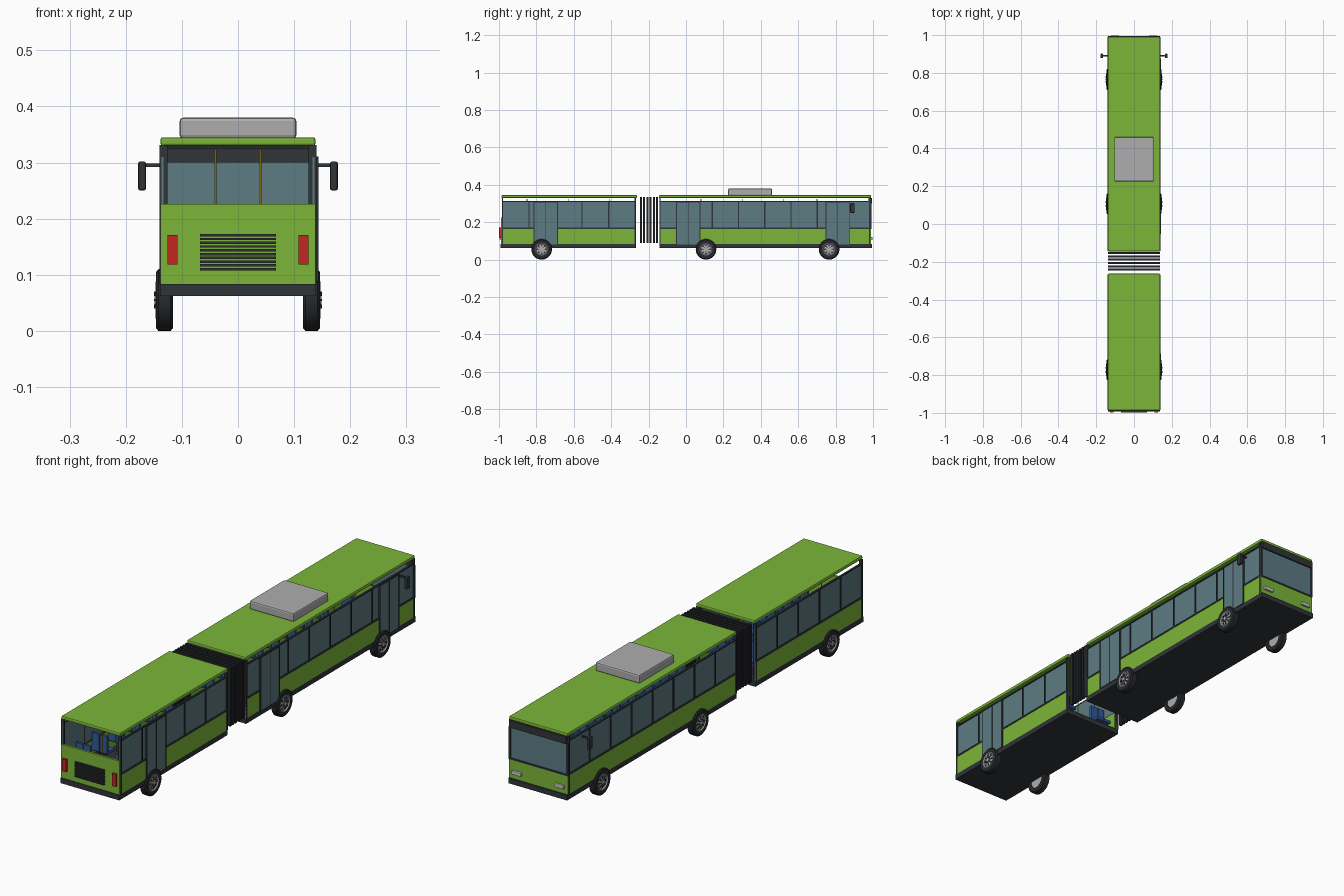
import bpy, bmesh
from math import pi, sin, cos
from mathutils import Matrix, Vector

if "Cube" in bpy.data.objects:
    bpy.data.objects.remove(bpy.data.objects["Cube"])


def material(name, r, g, b):
    m = bpy.data.materials.new(name)
    m.diffuse_color = (r, g, b, 1)
    m.use_nodes = True
    m.node_tree.nodes["Principled BSDF"].inputs["Base Color"].default_value = m.diffuse_color
    return m


GREEN = material("green_paint", 0.2, 0.47, 0.04)
DARK = material("dark_trim", 0.03, 0.035, 0.04)
GLASS = material("glass", 0.11, 0.2, 0.23)
RUBBER = material("rubber", 0.02, 0.022, 0.025)
METAL = material("metal", 0.42, 0.42, 0.43)
RED = material("red_lamp", 0.55, 0.02, 0.015)
YELLOW = material("yellow_rail", 0.75, 0.5, 0.03)
BLUE = material("blue_fabric", 0.03, 0.1, 0.3)
LAMP = material("clear_lamp", 0.7, 0.7, 0.68)


def finish(name, bm, mat, bevel=0.0, smooth=False):
    me = bpy.data.meshes.new(name)
    bm.to_mesh(me)
    bm.free()
    ob = bpy.data.objects.new(name, me)
    bpy.context.collection.objects.link(ob)
    me.materials.append(mat)
    if bevel:
        b = ob.modifiers.new("bevel", 'BEVEL')
        b.width, b.segments = bevel, 2
    if smooth:
        bpy.context.view_layer.objects.active = ob
        ob.select_set(True)
        bpy.ops.object.shade_smooth_by_angle()
        ob.select_set(False)
    return ob


def boxes(name, items, mat, bevel=0.0):
    """items: (x0, x1, y0, y1, z0, z1) extents, all in one object"""
    bm = bmesh.new()
    for x0, x1, y0, y1, z0, z1 in items:
        m = Matrix.Translation(((x0 + x1) / 2, (y0 + y1) / 2, (z0 + z1) / 2))
        bmesh.ops.create_cube(bm, size=1, matrix=m @ Matrix.Diagonal((x1 - x0, y1 - y0, z1 - z0, 1)))
    return finish(name, bm, mat, bevel)


def both(*items):
    """the same boxes on both sides of the bus"""
    return list(items) + [(-x1, -x0, *r) for x0, x1, *r in items]


def cylinders(name, items, mat, axis='X', seg=32):
    """items: (centre, radius, length)"""
    bm = bmesh.new()
    rot = Matrix.Rotation(pi / 2, 4, 'Y') if axis == 'X' else Matrix()
    for c, r, l in items:
        bmesh.ops.create_cone(bm, cap_ends=True, segments=seg, radius1=r, radius2=r, depth=l,
                              matrix=Matrix.Translation(c) @ rot)
    return finish(name, bm, mat, smooth=True)


def lathe_x(name, profile, centre, side, mat, seg=40):
    """spin (x, radius) points about the x axis"""
    bm = bmesh.new()
    vs = [bm.verts.new((side * x, 0, r)) for x, r in profile]
    es = [bm.edges.new((vs[i], vs[(i + 1) % len(vs)])) for i in range(len(vs))]
    bmesh.ops.spin(bm, geom=vs + es, cent=(0, 0, 0), axis=(1, 0, 0), angle=2 * pi, steps=seg)
    bmesh.ops.remove_doubles(bm, verts=bm.verts, dist=1e-5)
    bmesh.ops.recalc_face_normals(bm, faces=bm.faces)
    bmesh.ops.translate(bm, verts=bm.verts, vec=centre)
    return finish(name, bm, mat, smooth=True)


# Two body sections: floor, lower walls, glazing, pillars and roof
for part, y0, y1, panes in (("rear", -0.985, -0.268, 5), ("front", -0.143, 0.985, 8)):
    boxes(part + "_floor_skirt", [(-0.138, 0.138, y0, y1, 0.062, 0.084)], DARK)
    boxes(part + "_lower_panels", both((0.131, 0.138, y0, y1, 0.084, 0.167)), GREEN)
    boxes(part + "_side_glass", both((0.133, 0.1365, y0, y1, 0.167, 0.31)), GLASS)
    step = (y1 - y0 - 0.006) / panes
    pillars = [(0.1325, 0.14, y0 + i * step, y0 + i * step + 0.006, 0.167, 0.312) for i in range(panes + 1)]
    boxes(part + "_window_pillars", both(*pillars), DARK)
    boxes(part + "_window_rails", both((0.132, 0.14, y0, y1, 0.165, 0.172),
                                       (0.132, 0.14, y0, y1, 0.309, 0.314)), DARK)
    boxes(part + "_corner_posts", both((0.126, 0.14, y0, y0 + 0.007, 0.084, 0.331),
                                       (0.126, 0.14, y1 - 0.007, y1, 0.084, 0.331)), DARK)
    boxes(part + "_roof", [(-0.138, 0.138, y0 - 0.002, y1 + 0.005, 0.33, 0.345)], GREEN, 0.004)

# Folding joint: separate hoops open at the bottom
ribs = []
for i in range(6):
    y = -0.247 + i * 0.0175
    ribs += both((0.127, 0.137, y, y + 0.011, 0.09, 0.335))
    ribs.append((-0.127, 0.127, y, y + 0.011, 0.325, 0.335))
boxes("bellows_ribs", ribs, RUBBER)

# Doors on the right side, two glazed leaves each
for name, y in (("rear_door", -0.75), ("middle_door", 0.012), ("front_door", 0.812)):
    boxes(name + "_glass", [(0.134, 0.142, y - 0.063, y - 0.001, 0.082, 0.308),
                            (0.134, 0.142, y + 0.001, y + 0.063, 0.082, 0.308)], GLASS)
    boxes(name + "_frame", [(0.134, 0.1435, y + d - 0.002, y + d + 0.002, 0.082, 0.31)
                            for d in (-0.063, 0, 0.063)]
          + [(0.134, 0.1435, y - 0.063, y + 0.063, 0.306, 0.311)], DARK)

# Driving end
boxes("front_panel", [(-0.138, 0.138, 0.978, 0.988, 0.084, 0.167)], GREEN)
boxes("windshield", [(-0.134, 0.134, 0.98, 0.988, 0.167, 0.302)], GLASS)
boxes("destination_sign", [(-0.134, 0.134, 0.976, 0.995, 0.3, 0.33)], DARK)
boxes("windshield_frame", both((0.13, 0.139, 0.979, 0.991, 0.165, 0.302))
      + [(-0.138, 0.138, 0.979, 0.991, 0.163, 0.17)], DARK)
boxes("front_bumper", [(-0.138, 0.138, 0.98, 0.994, 0.062, 0.084)], DARK)
boxes("headlights", both((0.078, 0.122, 0.986, 0.997, 0.105, 0.12)), LAMP, 0.002)

# Tail end with open rear window
boxes("rear_panel", [(-0.138, 0.138, -0.99, -0.98, 0.084, 0.226)], GREEN)
boxes("rear_bumper", [(-0.138, 0.138, -0.993, -0.98, 0.062, 0.084)], DARK)
boxes("tail_lights", both((0.108, 0.126, -0.999, -0.988, 0.118, 0.171)), RED)
boxes("engine_grille", [(-0.068, 0.068, -0.997, -0.988, z, z + 0.0042)
                        for z in [0.108 + i * 0.0067 for i in range(10)]], DARK)

# Roof cooling unit
boxes("roof_cooling_unit", [(-0.104, 0.104, 0.225, 0.46, 0.343, 0.38)], METAL, 0.006)

# Mirrors
boxes("mirror_arms", both((0.136, 0.168, 0.888, 0.894, 0.292, 0.298)), DARK)
boxes("mirrors", both((0.164, 0.178, 0.878, 0.902, 0.25, 0.302)), DARK, 0.004)

# Wheels: tyre, dished rim, dark vents, hub and bolts
TYRE = [(0.116, 0.034), (0.116, 0.05), (0.12, 0.055), (0.142, 0.055), (0.146, 0.05), (0.146, 0.034)]
for name, y in (("rear", -0.772), ("middle", 0.107), ("front", 0.765)):
    for side, label in ((1, "right"), (-1, "left")):
        tag = name + "_" + label
        c = Vector((0, y, 0.055))
        lathe_x(tag + "_tyre", TYRE, c, side, RUBBER)
        lathe_x(tag + "_rim", [(0.12, 0.0345), (0.146, 0.0345), (0.147, 0.032), (0.143, 0.028),
                               (0.144, 0.0), (0.12, 0.0)], c, side, METAL)
        ring = [Vector((0, cos(k * pi / 4), sin(k * pi / 4))) for k in range(8)]
        cylinders(tag + "_rim_vents", [(c + d * 0.022 + Vector((side * 0.142, 0, 0)), 0.0045, 0.006)
                                       for d in ring], DARK, seg=12)
        cylinders(tag + "_hub", [(c + Vector((side * 0.144, 0, 0)), 0.009, 0.01)], METAL, seg=20)
        cylinders(tag + "_bolts", [(c + d * 0.0135 + Vector((side * 0.146, 0, 0)), 0.002, 0.008)
                                   for d in ring], DARK, seg=8)

# Interior: paired seats and grab poles
cushions, backs = [], []
rows = [-0.9 + i * 0.11 for i in range(6)] + [-0.08 + i * 0.11 for i in range(8)]
for y in rows:
    for x in (0.058, 0.094):
        cushions += both((x, x + 0.033, y, y + 0.045, 0.125, 0.137))
        backs += both((x, x + 0.033, y - 0.006, y + 0.004, 0.13, 0.205))
boxes("seat_cushions", cushions, BLUE)
boxes("seat_backs", backs, BLUE)
boxes("seat_pedestals", both(*[(0.085, 0.1, y + 0.01, y + 0.03, 0.084, 0.126) for y in rows]), DARK)
boxes("driver_seat", [(-0.1, -0.05, 0.84, 0.89, 0.13, 0.145), (-0.1, -0.05, 0.832, 0.844, 0.13, 0.215),
                      (-0.085, -0.065, 0.855, 0.875, 0.084, 0.13)], BLUE)
cylinders("grab_poles", [((s * 0.04, y, 0.203), 0.0018, 0.24) for s in (-1, 1)
                         for y in (-0.85, -0.63, -0.41, 0.08, 0.3, 0.52, 0.7)], YELLOW, axis='Z', seg=10)
